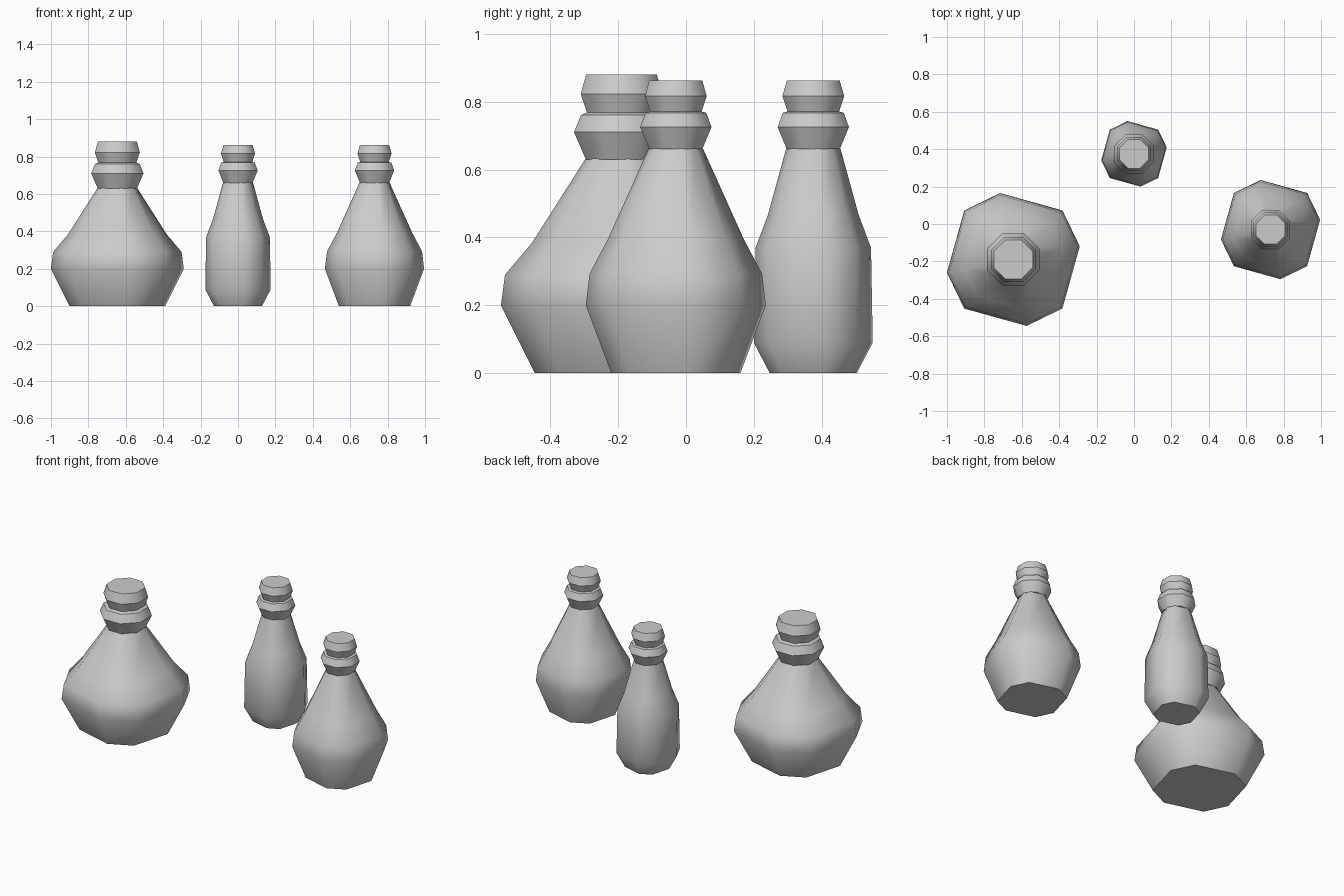
import bpy, bmesh
from math import radians, cos, sin

if "Cube" in bpy.data.objects:
    bpy.data.objects.remove(bpy.data.objects["Cube"])

# Body section: four slightly twisted side points plus four diagonal corners
BODY = []
for k in range(4):
    for ang, r in ((11.2, 1.02), (45, 1.045)):
        a = radians(ang + 90 * k)
        BODY.append((r * cos(a), r * sin(a)))
# Collar section: regular octagon with flats facing the axes
COLLAR = [(cos(radians(22.5 + 45 * k)) / cos(radians(22.5)),
           sin(radians(22.5 + 45 * k)) / cos(radians(22.5))) for k in range(8)]


def loft(name, section, profile, loc, sharp_rings=False):
    """Stack scaled copies of a section along z; profile is (half width, z)."""
    bm = bmesh.new()
    rings = [[bm.verts.new((x * r, y * r, z)) for x, y in section] for r, z in profile]
    n = len(section)
    for a, b in zip(rings, rings[1:]):
        for i in range(n):
            j = (i + 1) % n
            bm.faces.new((a[i], a[j], b[j], b[i])).smooth = True
    caps = [bm.faces.new(rings[0][::-1]), bm.faces.new(rings[-1])]
    for c in caps:
        for e in c.edges:
            e.smooth = False
    if sharp_rings:
        for e in bm.edges:
            if abs(e.verts[0].co.z - e.verts[1].co.z) < 1e-5:
                e.smooth = False
    me = bpy.data.meshes.new(name)
    bm.to_mesh(me)
    bm.free()
    ob = bpy.data.objects.new(name, me)
    ob.location = (*loc, 0)
    bpy.context.collection.objects.link(ob)


WIDE_NECK = [(.105, .63), (.14, .71), (.12, .76), (.102, .768), (.12, .823), (.104, .88)]
SLIM_NECK = [(.078, .66), (.105, .725), (.09, .767), (.076, .771), (.091, .816), (.078, .862)]

bottles = [
    ("wide_bottle", (-.645, -.19), WIDE_NECK,
     [(.255, 0), (.355, .2), (.343, .29), (.263, .385), (.106, .632)]),
    ("round_bottle", (.73, -.03), SLIM_NECK,
     [(.19, 0), (.265, .2), (.254, .293), (.2, .395), (.08, .662)]),
    ("slim_bottle", (0, .375), SLIM_NECK,
     [(.128, 0), (.175, .09), (.17, .37), (.134, .465), (.08, .662)]),
]
for name, loc, neck, body in bottles:
    loft(name + "_body", BODY, body, loc)
    # Lower ring of the neck, then the stopper lip above it
    loft(name + "_collar", COLLAR, neck[:4], loc, True)
    loft(name + "_lip", COLLAR, neck[3:], loc, True)
